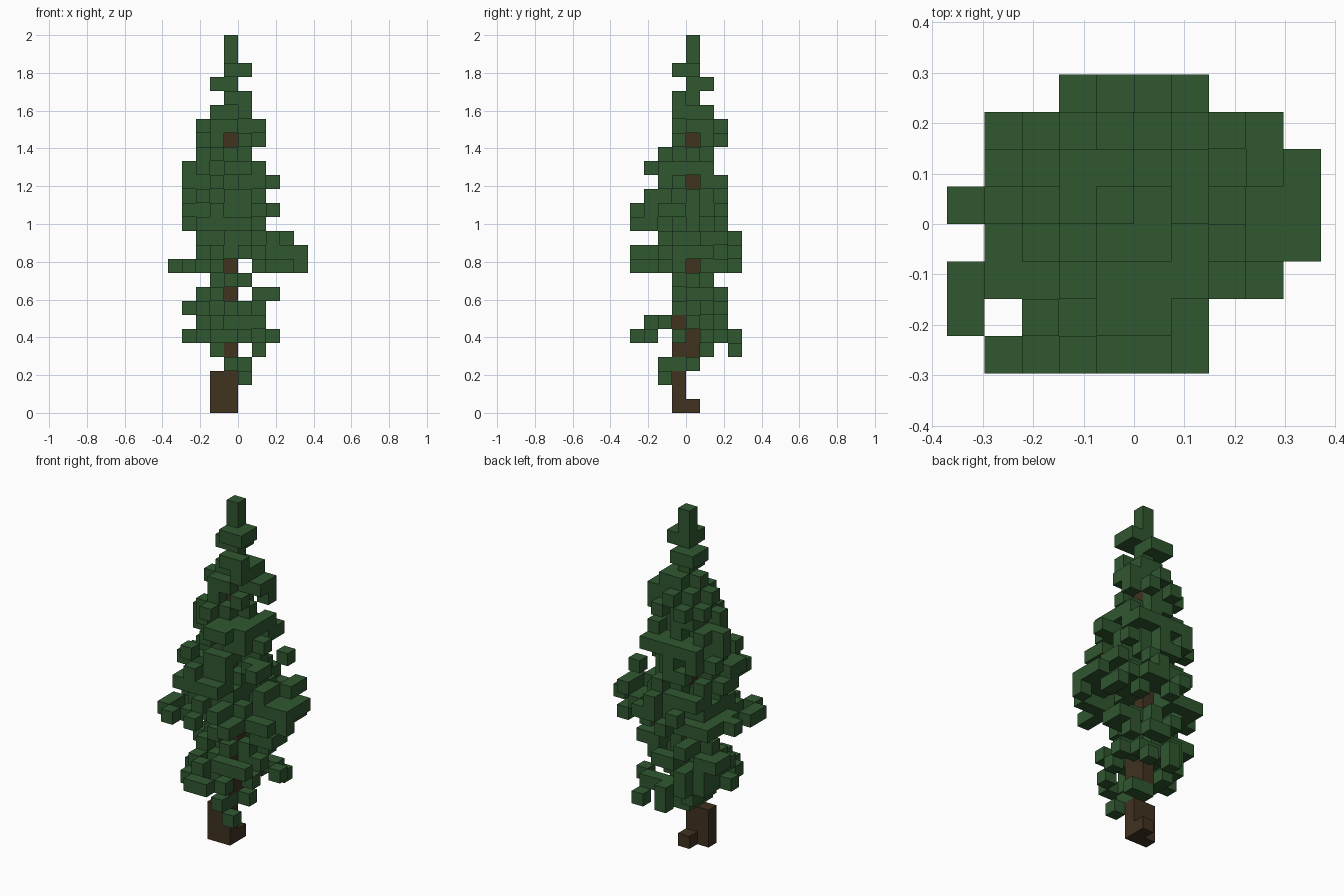
import bpy
import bmesh
import random
from mathutils import Vector

cube = bpy.data.objects.get("Cube")
if cube:
    bpy.data.objects.remove(cube, do_unlink=True)

random.seed(5)
UNIT = 2 / 27

# Foliage extent of each layer from the bottom: first x, last x, first y, last y
LAYERS = [
    (-2, 1, -1, 3), (-4, 2, -4, 3),
    (-3, 1, -3, 2), (-4, 1, -1, 2), (-3, 2, -1, 2), (-2, 0, -1, 1),
    (-5, 4, -4, 3), (-3, 4, -4, 3), (-3, 3, -2, 3), (-4, 1, -4, 2),
    (-4, 2, -4, 2), (-4, 1, -3, 2), (-4, 2, -2, 2), (-4, 1, -3, 1),
    (-3, 0, -2, 1), (-3, 1, -1, 2), (-3, 1, -1, 2), (-2, 0, -1, 1),
    (-1, 0, -1, 0), (-2, -1, 0, 1), (-1, 0, -1, 0), (-1, -1, 0, 0),
    (-1, -1, 0, 0),
]
FIRST_LAYER = 4
TRUNK_TOP = 19

# Overall outline from above: row y -> allowed x cells
OUTLINE = {
    3: range(-2, 2), 2: range(-4, 4), 1: range(-4, 5), 0: range(-5, 5),
    -1: range(-4, 5), -2: range(-5, 4), -3: [-5, *range(-3, 2)],
    -4: range(-4, 2),
}

# Openings between the branches
EMPTY_X = {4: 0, 8: 0, 10: 0}
EMPTY_Y = {4: 2, 5: -2}
BARE_FRONT = {4, 8, 10, 19}
BARE_SIDE = {4, 5, 10, 16, 19}
BARE_TRUNK = {4, 5}

# Tips of the long branches in each layer
TIPS = {
    4: {(1, 3)}, 5: {(-3, -3)}, 10: {(-5, 0), (-5, -2), (-5, -3), (4, -1)},
    11: {(4, 0), (4, 1)}, 14: {(-2, -4), (2, 2)}, 15: {(-3, -3)},
    16: {(1, 2)}, 17: {(-4, 0), (1, -1), (1, 0), (1, 1)},
}


def trunk_cells():
    cells = {(x, -1, z) for x in (-2, -1) for z in range(3)}
    cells |= {(-1, -1, z) for z in (4, 5, 6)} | {(-1, 0, 0)}
    return cells | {(-1, 0, z) for z in range(4, TRUNK_TOP + 1)}


def allowed(x, y, z):
    if z - FIRST_LAYER not in range(len(LAYERS)):
        return False
    x0, x1, y0, y1 = LAYERS[z - FIRST_LAYER]
    if not (x0 <= x <= x1 and y0 <= y <= y1 and x in OUTLINE[y]):
        return False
    if EMPTY_X.get(z) == x or EMPTY_Y.get(z) == y:
        return False
    if z >= 16 and x + y < -4:
        return False
    if z in BARE_FRONT and x == -1 and y < 0:
        return False
    if z in BARE_SIDE and x >= 0 and (y == 0 or (z == 4 and y == -1)):
        return False
    if z in BARE_TRUNK and x in (-1, 0) and -1 <= y <= 1:
        return False
    return (x, y, z) not in trunk


def grow_layer(z, bounds, below):
    """Scatter blocks in an ellipse, then complete its front and side outline."""
    x0, x1, y0, y1 = bounds
    cx, cy = (x0 + x1) / 2, (y0 + y1) / 2
    rx, ry = (x1 - x0 + 1) / 2, (y1 - y0 + 1) / 2

    def radius(c):
        return ((c[0] - cx) / rx) ** 2 + ((c[1] - cy) / ry) ** 2

    def chance(c):
        if abs(c[0] + 1) + abs(c[1]) <= 1:
            return 0.85
        stacked = 0.6 if (*c, z - 1) in below else 1
        return stacked * (0.7 if z > 10 else 0.55)

    free = [(x, y) for x in range(x0, x1 + 1) for y in range(y0, y1 + 1)
            if allowed(x, y, z)]
    cells = {c for c in free if radius(c) < 1 and random.random() < chance(c)}
    cells |= TIPS.get(z, set())
    if z > TRUNK_TOP:
        cells.add((-1, 0))
    for axis, hidden in ((0, -1), (1, 0)):
        for value in range(bounds[2 * axis], bounds[2 * axis + 1] + 1):
            line = [c for c in free if c[axis] == value]
            if value == hidden and z <= TRUNK_TOP:
                # Leaves stand before the trunk here
                line = [c for c in line if (c[1] < 0 if axis == 0 else c[0] >= 0)] or line
            if line and not cells.intersection(line):
                cells.add(min(line, key=lambda c: radius(c) + 0.3 * random.random()))
    return {(x, y, z) for x, y in cells}


def material(name, color):
    mat = bpy.data.materials.new(name)
    mat.use_nodes = True
    mat.diffuse_color = (*color, 1)
    node = next(n for n in mat.node_tree.nodes if n.type == 'BSDF_PRINCIPLED')
    node.inputs["Base Color"].default_value = (*color, 1)
    node.inputs["Roughness"].default_value = 1
    return mat


def block_object(name, cells, solid, mat):
    """Make the outer faces of a group of blocks."""
    bm = bmesh.new()
    axes = [Vector(a) for a in ((1, 0, 0), (0, 1, 0), (0, 0, 1))]
    for cell in sorted(cells):
        centre = Vector(cell) + Vector((0.5, 0.5, 0.5))
        for i in range(3):
            for sign in (1, -1):
                n = axes[i] * sign
                if tuple(int(a + b) for a, b in zip(cell, n)) in solid:
                    continue
                u = axes[(i + 1) % 3] / 2
                v = axes[(i + 2) % 3] / 2 * sign
                mid = centre + n / 2
                corners = (mid - u - v, mid + u - v, mid + u + v, mid - u + v)
                bm.faces.new([bm.verts.new(p * UNIT) for p in corners])
    bmesh.ops.remove_doubles(bm, verts=bm.verts, dist=0.001)
    mesh = bpy.data.meshes.new(name)
    bm.to_mesh(mesh)
    bm.free()
    mesh.materials.append(mat)
    obj = bpy.data.objects.new(name, mesh)
    bpy.context.collection.objects.link(obj)
    return obj


# Trunk, lowest twigs and layers of foliage
trunk = trunk_cells()
leaves = {(0, -2, 2), (-1, -2, 3), (-1, -1, 3), (-1, 0, 3), (0, 0, 3)}
for z, bounds in enumerate(LAYERS, FIRST_LAYER):
    leaves |= grow_layer(z, bounds, leaves)

# Complete the outline from above on the widest layers
covered = {c[:2] for c in leaves}
for y, row in OUTLINE.items():
    for x in row:
        levels = [z for z in range(4, 19) if allowed(x, y, z)]
        if (x, y) not in covered and levels:
            leaves.add((x, y, min(levels, key=lambda z: abs(z - 11))))

solid = trunk | leaves
block_object("trunk", trunk, solid, material("bark brown", (0.052, 0.032, 0.0145)))
block_object("foliage", leaves, solid, material("needle green", (0.0295, 0.0945, 0.0295)))
